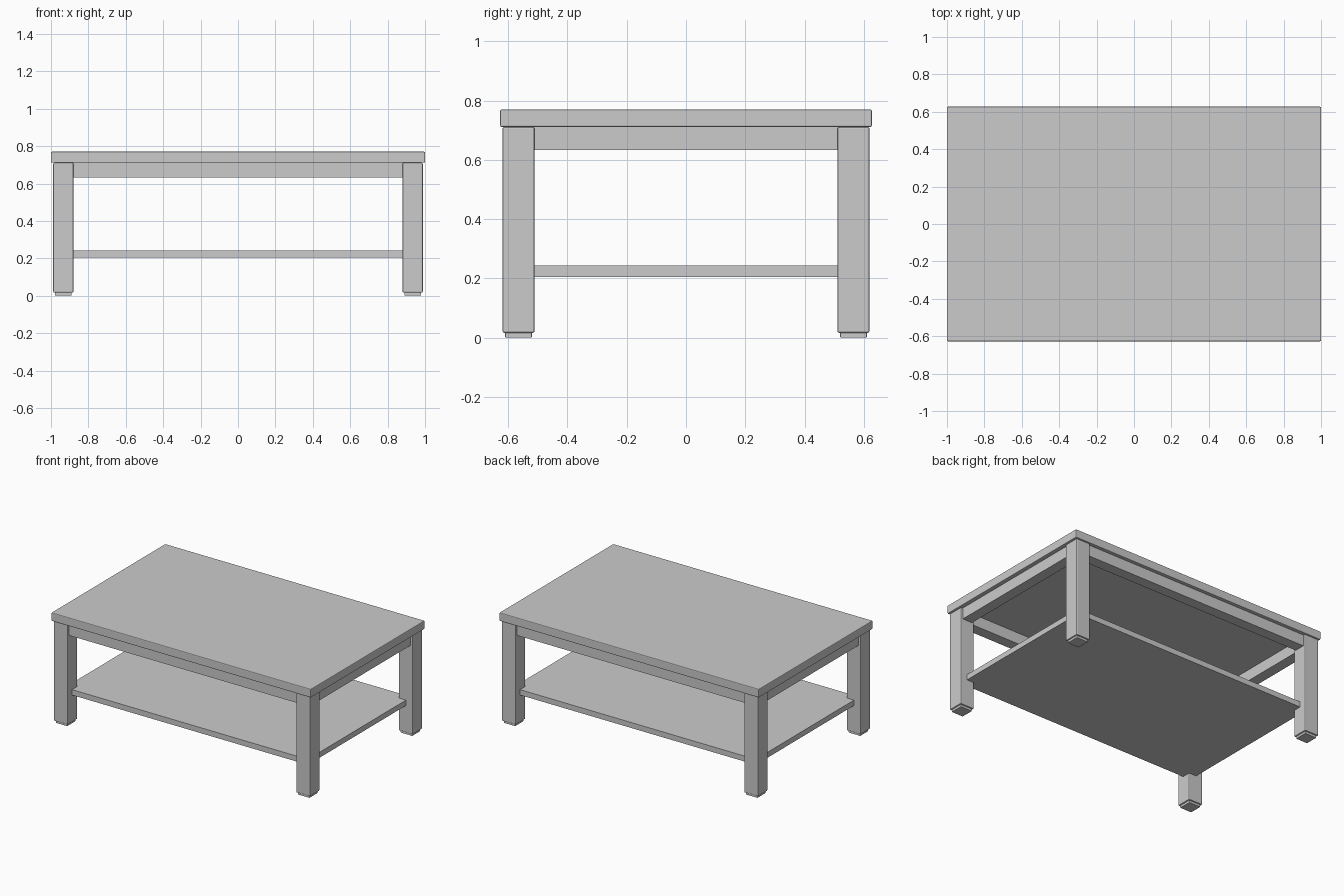
import bpy
import bmesh

if "Cube" in bpy.data.objects:
    bpy.data.objects.remove(bpy.data.objects["Cube"])


def box(name, x, y, z, bevel=0.0, segments=2):
    """Box spanning the (min, max) pairs, with optional softened edges."""
    bm = bmesh.new()
    bmesh.ops.create_cube(bm, size=1)
    for v in bm.verts:
        v.co = [(lo + hi) / 2 + c * (hi - lo)
                for c, (lo, hi) in zip(v.co, (x, y, z))]
    mesh = bpy.data.meshes.new(name)
    bm.to_mesh(mesh)
    bm.free()
    obj = bpy.data.objects.new(name, mesh)
    bpy.context.collection.objects.link(obj)
    if bevel:
        mod = obj.modifiers.new("soft_edges", "BEVEL")
        mod.width = bevel
        mod.segments = segments
    return obj


def centred(c, size):
    return (c - size / 2, c + size / 2)


LEG_X, LEG_Y, LEG = 0.934, 0.565, 0.108

# Table top
box("table_top", (-1, 1), (-0.627, 0.627), (0.711, 0.77), 0.005)

# Legs with inset feet
for sx, side in ((-1, "left"), (1, "right")):
    for sy, end in ((-1, "front"), (1, "back")):
        cx, cy = sx * LEG_X, sy * LEG_Y
        box(f"{end}_{side}_leg", centred(cx, LEG), centred(cy, LEG),
            (0.016, 0.711), 0.006)
        box(f"{end}_{side}_foot", centred(cx, 0.09), centred(cy, 0.09),
            (0.0, 0.018), 0.003)

# Apron rails under the top, between the legs
RAIL = 0.075
for s, end, side in ((-1, "front", "left"), (1, "back", "right")):
    box(f"{end}_apron", (-0.885, 0.885), centred(s * LEG_Y, RAIL),
        (0.633, 0.711))
    box(f"{side}_apron", centred(s * LEG_X, RAIL), (-0.516, 0.516),
        (0.633, 0.711))

# Lower shelf, its corners let into the legs
box("lower_shelf", (-0.937, 0.937), (-0.57, 0.57), (0.205, 0.243))
